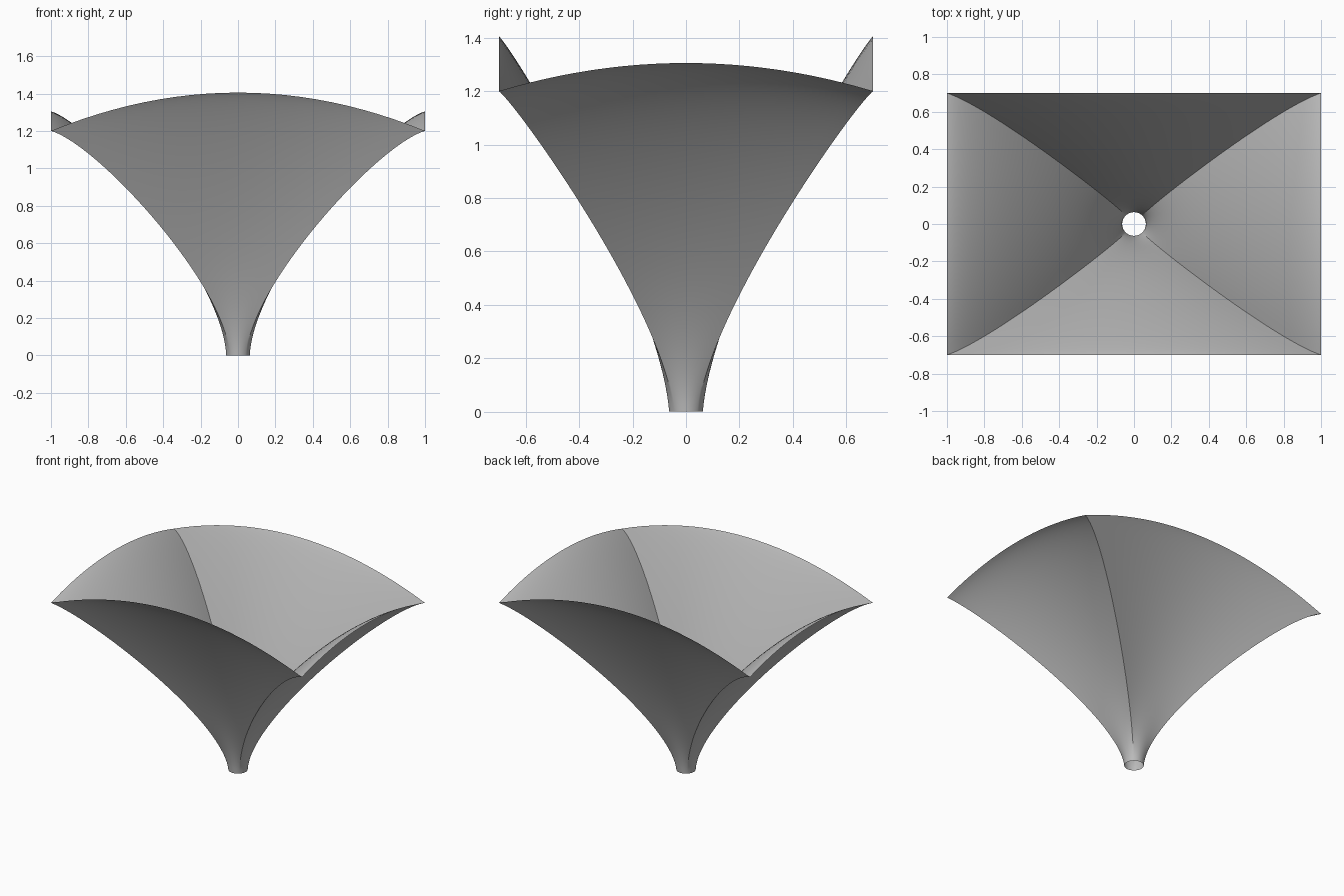
import bpy, bmesh, math
from mathutils import Vector

cube = bpy.data.objects.get("Cube")
if cube:
    bpy.data.objects.remove(cube, do_unlink=True)

HALF_X, HALF_Y, CORNER_Z = 1.0, 0.7, 1.2
STEM_R = 0.063
SIDE_STEPS, RISE_STEPS = 24, 40

grey = bpy.data.materials.new("grey")
grey.use_nodes = True
colour = (0.5, 0.5, 0.5, 1)
grey.diffuse_color = colour
grey.node_tree.nodes["Principled BSDF"].inputs["Base Color"].default_value = colour


def bezier(t, a, b, c, d):
    s = 1 - t
    return s**3 * a + 3 * s * s * t * b + 3 * s * t * t * c + t**3 * d


# Corner rib, from the round stem up to the rim corner
k = STEM_R * math.sqrt(0.5)
rib = [Vector(p) for p in ((k, k, 0), (0.06, 0.08, 0.37),
                           (0.75, 0.618, 1.13), (HALF_X, HALF_Y, CORNER_Z))]


def column(side, f):
    """Stem point, rim point and rim rise for position f (-1..1) on a side."""
    angle = math.radians(90 * side + 45 * f)
    stem = Vector((math.cos(angle), math.sin(angle))) * STEM_R
    rim = [(1, f), (-f, 1), (-1, -f), (f, -1)][side]
    arch = 0.205 if side % 2 else 0.105
    return stem, rim, 1 + arch * (1 - f * f) / CORNER_Z


columns = [column(s, -1 + 2 * i / SIDE_STEPS)
           for s in range(4) for i in range(SIDE_STEPS)]

# Funnel skin: rings blend from the stem circle to the arched rectangle
bm = bmesh.new()
rings = []
for j in range(RISE_STEPS + 1):
    p = bezier(j / RISE_STEPS, *rib)
    wx, wy = (p.x - k) / (HALF_X - k), (p.y - k) / (HALF_Y - k)
    rings.append([bm.verts.new((stem.x * (1 - wx) + rim[0] * HALF_X * wx,
                                stem.y * (1 - wy) + rim[1] * HALF_Y * wy,
                                p.z * rise))
                  for stem, rim, rise in columns])

n = len(columns)
for low, high in zip(rings, rings[1:]):
    for i in range(n):
        bm.faces.new((low[i], low[(i + 1) % n], high[(i + 1) % n], high[i]))

mesh = bpy.data.meshes.new("funnel_canopy")
bm.to_mesh(mesh)
bm.free()
mesh.materials.append(grey)
funnel = bpy.data.objects.new("funnel_canopy", mesh)
bpy.context.collection.objects.link(funnel)

# Smooth walls with crisp corner ribs
bpy.context.view_layer.objects.active = funnel
funnel.select_set(True)
bpy.ops.object.shade_smooth_by_angle(angle=math.radians(30))
